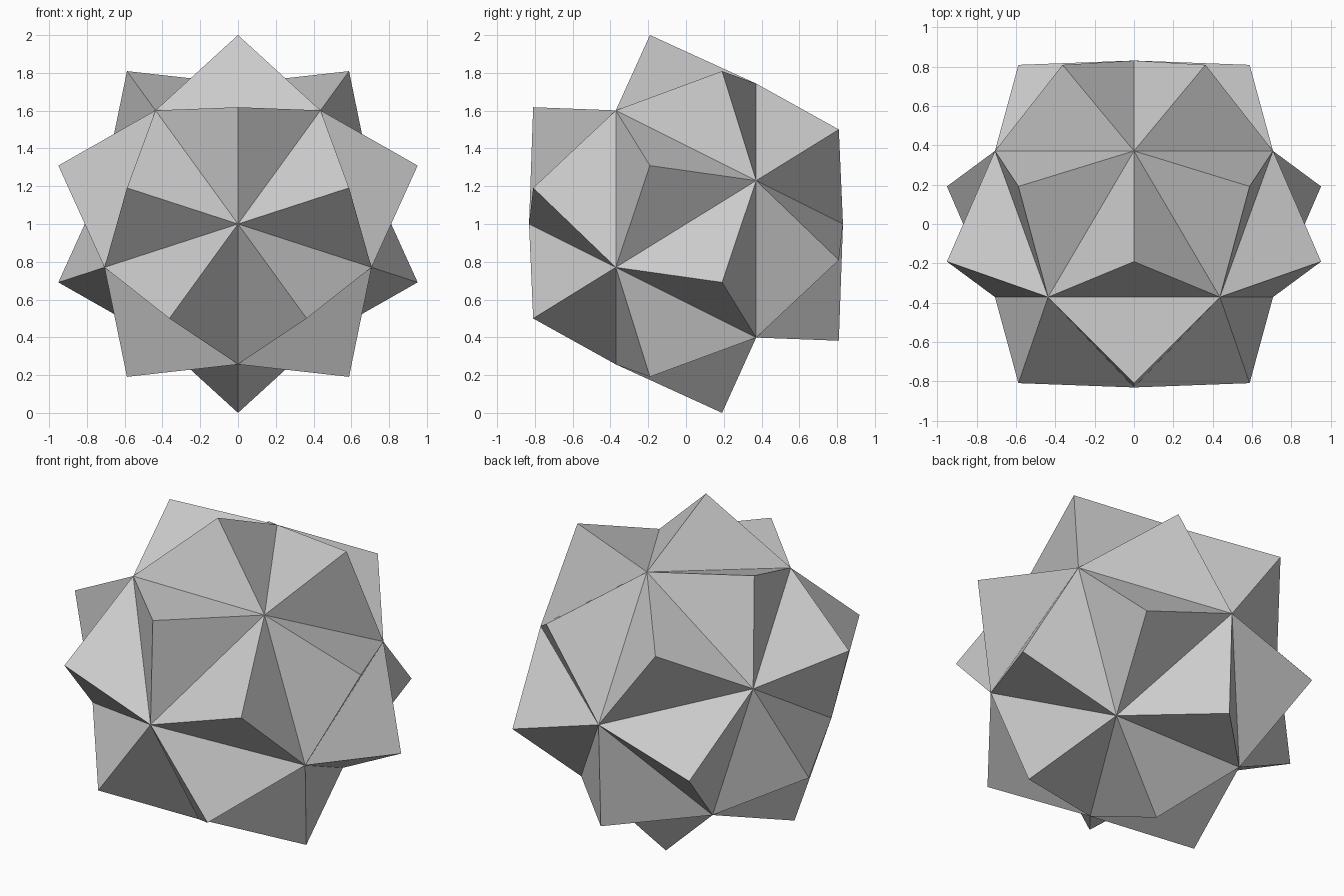
import bpy, bmesh
from mathutils import Matrix, Vector

if "Cube" in bpy.data.objects:
    bpy.data.objects.remove(bpy.data.objects["Cube"])

CORE_R = 0.831    # radius of the icosahedron corners
TIP_R = 1.0182    # radius of the pyramid tips

# Icosahedron core, turned so one corner faces the front and its ring points down
bm = bmesh.new()
bmesh.ops.create_icosphere(bm, subdivisions=1, radius=CORE_R)
turn = Matrix(((0, 1, 0), (0, 0, -1), (-1, 0, 0)))
for v in bm.verts:
    v.co = turn @ v.co.normalized() * CORE_R

# Raise a three-sided pyramid on each of the 20 faces
tips = bmesh.ops.poke(bm, faces=bm.faces[:])["verts"]
for v in tips:
    v.co = v.co.normalized() * TIP_R

# Stand on the ground
bmesh.ops.translate(bm, verts=bm.verts, vec=Vector((0, 0, -min(v.co.z for v in bm.verts))))
bmesh.ops.recalc_face_normals(bm, faces=bm.faces)

mesh = bpy.data.meshes.new("spiked_icosahedron")
bm.to_mesh(mesh)
bm.free()
bpy.context.collection.objects.link(bpy.data.objects.new("spiked_icosahedron", mesh))
